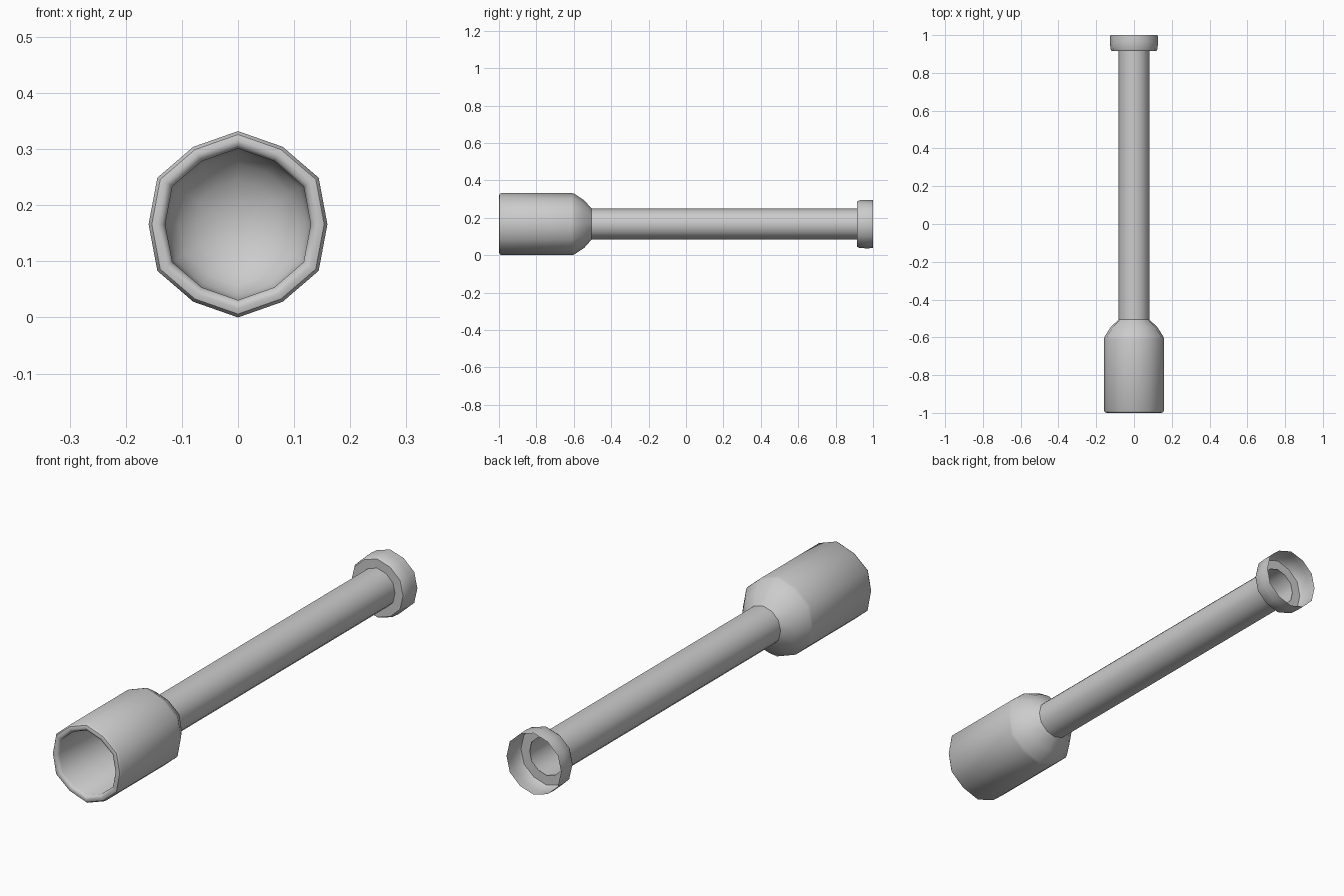
import bpy, bmesh, math

if "Cube" in bpy.data.objects:
    bpy.data.objects.remove(bpy.data.objects["Cube"])

SIDES = 12
CENTRE_Z = 0.166


def lathe(name, profile, squash=0.96, angle=40):
    """Spin (radius, y) points about the y axis; odd corners sit slightly in."""
    bm = bmesh.new()
    rings = []
    for r, y in profile:
        if r == 0:
            rings.append([bm.verts.new((0, y, CENTRE_Z))] * SIDES)
            continue
        ring = []
        for i in range(SIDES):
            a = 2 * math.pi * i / SIDES
            k = r * (squash if i % 2 else 1)
            ring.append(bm.verts.new((k * math.sin(a), y, CENTRE_Z + k * math.cos(a))))
        rings.append(ring)
    for a, b in zip(rings, rings[1:]):
        for i in range(SIDES):
            j = (i + 1) % SIDES
            quad = list(dict.fromkeys((a[i], a[j], b[j], b[i])))
            bm.faces.new(quad)
    mesh = bpy.data.meshes.new(name)
    bm.to_mesh(mesh)
    bm.free()
    ob = bpy.data.objects.new(name, mesh)
    bpy.context.collection.objects.link(ob)
    bpy.ops.object.select_all(action='DESELECT')
    ob.select_set(True)
    bpy.context.view_layer.objects.active = ob
    bpy.ops.object.shade_smooth_by_angle(angle=math.radians(angle))
    return ob


# Hollow cup: domed inside, rounded rim, outer wall, curved shoulder
dome = [(0.135 * math.sin(t), -0.62 + 0.10 * math.cos(t))
        for t in (math.pi / 2 * i / 5 for i in range(6))]
dome[0] = (0, -0.52)
lathe("cup", dome + [(0.135, -0.988), (0.141, -0.997), (0.150, -1.0),
                     (0.160, -0.997), (0.166, -0.988), (0.166, -0.61),
                     (0.163, -0.598), (0.128, -0.545), (0.083, -0.505)])

# Long open tube
lathe("tube", [(0.083, -0.505), (0.083, 0.915)], squash=0.985)

# Thin open collar at the back end
lathe("collar", [(0.080, 0.915), (0.121, 0.915), (0.127, 0.925),
                 (0.130, 0.965), (0.128, 1.0)], squash=0.98)
